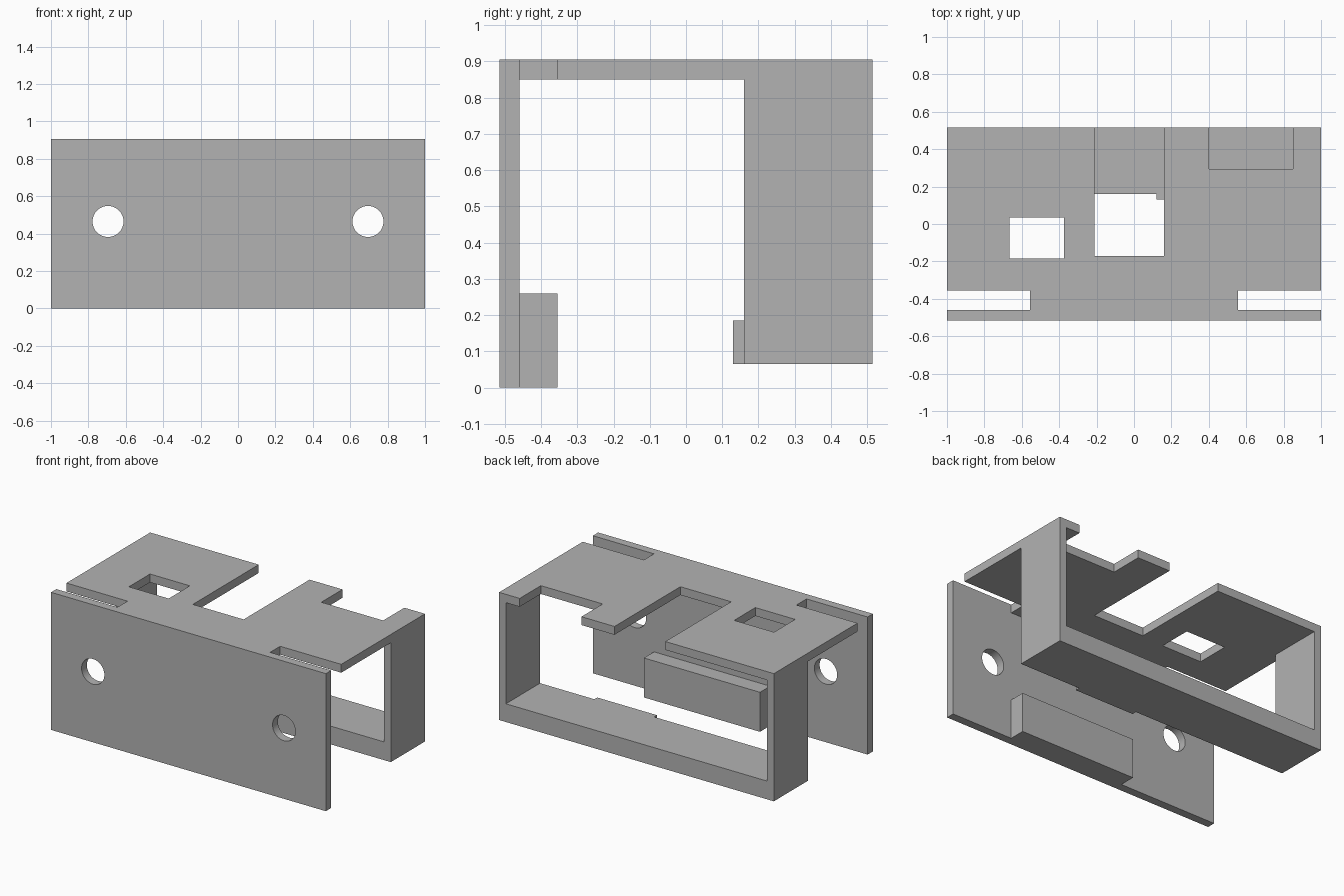
import bpy
import bmesh
from math import radians
from mathutils import Matrix, Vector

if "Cube" in bpy.data.objects:
    bpy.data.objects.remove(bpy.data.objects["Cube"], do_unlink=True)

GREY = (0.45, 0.45, 0.45, 1)
grey = bpy.data.materials.new("plain grey")
grey.use_nodes = True
grey.diffuse_color = GREY
grey.node_tree.nodes["Principled BSDF"].inputs["Base Color"].default_value = GREY


def finish(name, bm):
    bmesh.ops.recalc_face_normals(bm, faces=bm.faces)
    mesh = bpy.data.meshes.new(name)
    bm.to_mesh(mesh)
    bm.free()
    mesh.materials.append(grey)
    obj = bpy.data.objects.new(name, mesh)
    bpy.context.collection.objects.link(obj)
    return obj


def prism(name, points, depth):
    """Extrude a closed outline of 3D points along a vector."""
    bm = bmesh.new()
    face = bm.faces.new([bm.verts.new(p) for p in points])
    ext = bmesh.ops.extrude_face_region(bm, geom=[face], use_keep_orig=True)
    moved = [v for v in ext["geom"] if isinstance(v, bmesh.types.BMVert)]
    bmesh.ops.translate(bm, verts=moved, vec=Vector(depth))
    return finish(name, bm)


def box(name, x0, x1, y0, y1, z0, z1):
    outline = [(x0, y0, z0), (x1, y0, z0), (x1, y1, z0), (x0, y1, z0)]
    return prism(name, outline, (0, 0, z1 - z0))


def cut(target, cutter):
    cutter.hide_render = True
    mod = target.modifiers.new("cut", "BOOLEAN")
    mod.operation = "DIFFERENCE"
    mod.solver = "EXACT"
    mod.object = cutter
    with bpy.context.temp_override(object=target, active_object=target):
        bpy.ops.object.modifier_apply(modifier=mod.name)
    bpy.data.objects.remove(cutter, do_unlink=True)


FRONT, INNER, BACK = -0.515, -0.46, 0.515
SLOT, FRAME = -0.355, 0.16      # slot rear edge, frame front edge
FLOOR, UNDER, TOP = 0.065, 0.85, 0.905

# Front plate with two round holes
front_plate = box("front_plate", -1, 1, FRONT, INNER, 0, TOP)
for x in (-0.695, 0.695):
    bm = bmesh.new()
    bmesh.ops.create_cone(
        bm, cap_ends=True, segments=48, radius1=0.083, radius2=0.083, depth=0.3,
        matrix=Matrix.Translation((x, FRONT, 0.465)) @ Matrix.Rotation(radians(90), 4, "X"))
    cut(front_plate, finish("hole_cutter", bm))

# Top plate: end slots behind the front plate, two rear notches
outline = [(-0.555, INNER), (0.555, INNER), (0.555, SLOT), (1, SLOT), (1, BACK),
           (0.85, BACK), (0.85, 0.295), (0.4, 0.295), (0.4, BACK),
           (0.16, BACK), (0.16, -0.17), (-0.21, -0.17), (-0.21, BACK),
           (-1, BACK), (-1, SLOT), (-0.555, SLOT)]
top_plate = prism("top_plate", [(x, y, UNDER) for x, y in outline], (0, 0, TOP - UNDER))
cut(top_plate, box("window_cutter", -0.665, -0.375, -0.185, 0.035, 0.7, 1.1))

# Rear frame: side walls and bottom bar as one U profile
half = [(1, FLOOR), (1, UNDER), (0.95, UNDER), (0.95, 0.185)]
profile = half + [(-x, z) for x, z in reversed(half)]
prism("rear_frame", [(x, FRAME, z) for x, z in profile], (0, BACK - FRAME, 0))

# Small tab on the bottom bar and block inside the front plate
box("bar_tab", 0.12, 0.555, 0.13, FRAME, FLOOR, 0.185)
box("front_block", -0.29, 0.555, INNER, SLOT, 0, 0.26)

# Round hole walls are smooth, all other edges stay sharp
bpy.ops.object.select_all(action="DESELECT")
front_plate.select_set(True)
bpy.context.view_layer.objects.active = front_plate
bpy.ops.object.shade_smooth_by_angle(angle=radians(30))
